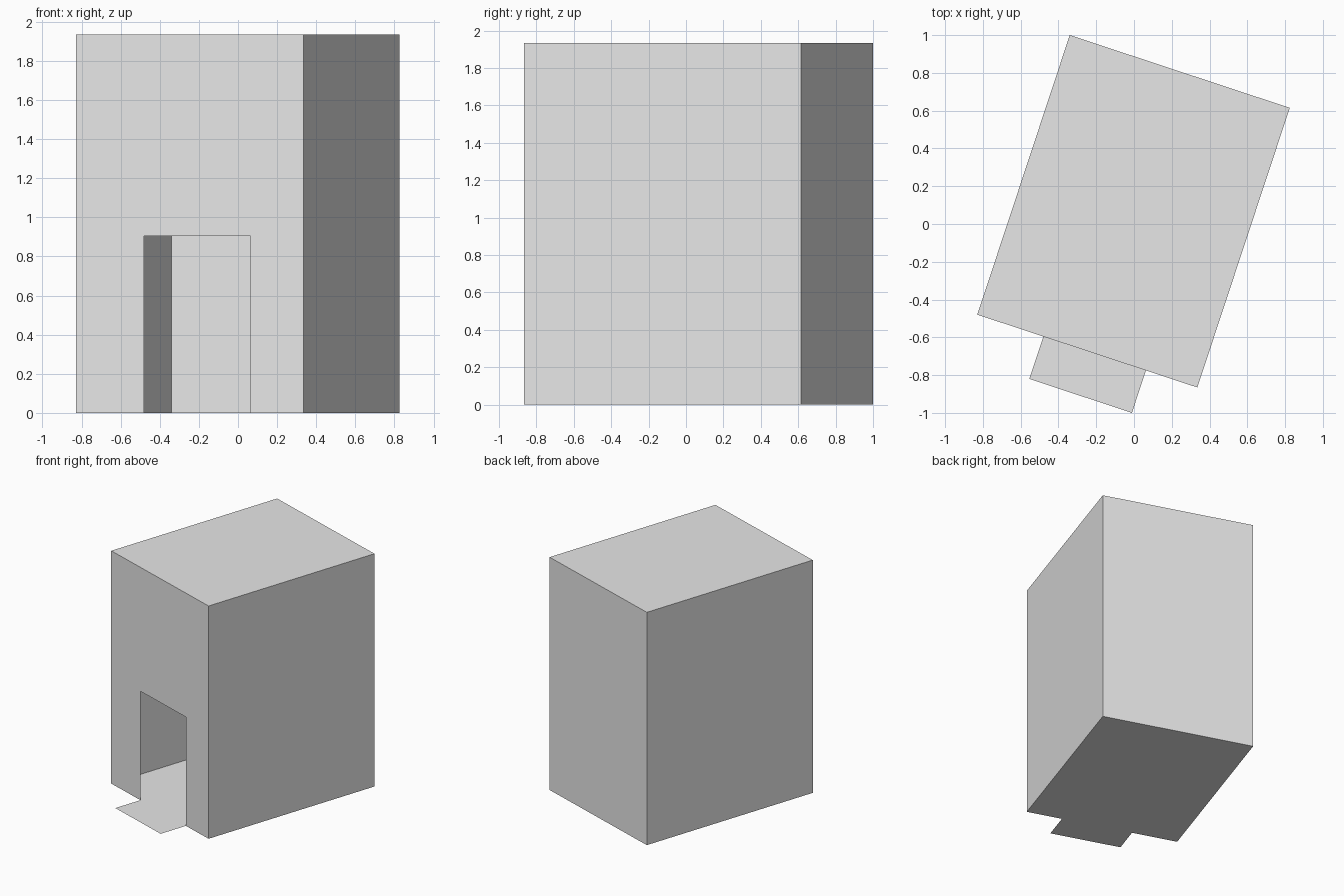
import bpy, math
from mathutils import Matrix

if "Cube" in bpy.data.objects:
    bpy.data.objects.remove(bpy.data.objects["Cube"])

W, D, H = 0.6135, 0.7795, 1.935              # half width, half depth, height
DOOR_L, DOOR_R, DOOR_H = -0.245, 0.327, 0.905
STEP_Y = -1.016                              # outer edge of the doorstep

grey = bpy.data.materials.new("light grey")
grey.diffuse_color = (0.8, 0.8, 0.8, 1)
grey.use_nodes = True
grey.node_tree.nodes["Principled BSDF"].inputs["Base Color"].default_value = grey.diffuse_color

place = Matrix.Translation((-0.0025, 0.0675, 0)) @ Matrix.Rotation(math.radians(-18.3), 4, 'Z')


def sheet(name, points):
    """Single flat panel from its outline, turned into position."""
    mesh = bpy.data.meshes.new(name)
    mesh.from_pydata(points, [], [range(len(points))])
    mesh.transform(place)
    mesh.materials.append(grey)
    obj = bpy.data.objects.new(name, mesh)
    bpy.context.collection.objects.link(obj)
    return obj


# Front wall with the doorway cut into its outline
front = [(-W, 0), (DOOR_L, 0), (DOOR_L, DOOR_H), (DOOR_R, DOOR_H),
         (DOOR_R, 0), (W, 0), (W, H), (-W, H)]
sheet("front_wall", [(x, -D, z) for x, z in front])

# Back and side walls
sheet("back_wall", [(W, D, 0), (-W, D, 0), (-W, D, H), (W, D, H)])
sheet("right_wall", [(W, -D, 0), (W, D, 0), (W, D, H), (W, -D, H)])
sheet("left_wall", [(-W, D, 0), (-W, -D, 0), (-W, -D, H), (-W, D, H)])

# Flat roof
sheet("roof", [(-W, -D, H), (W, -D, H), (W, D, H), (-W, D, H)])

# Floor running out through the doorway as a doorstep
floor = [(-W, -D), (DOOR_L, -D), (DOOR_L, STEP_Y), (DOOR_R, STEP_Y),
         (DOOR_R, -D), (W, -D), (W, D), (-W, D)]
sheet("floor", [(x, y, 0) for x, y in floor])
